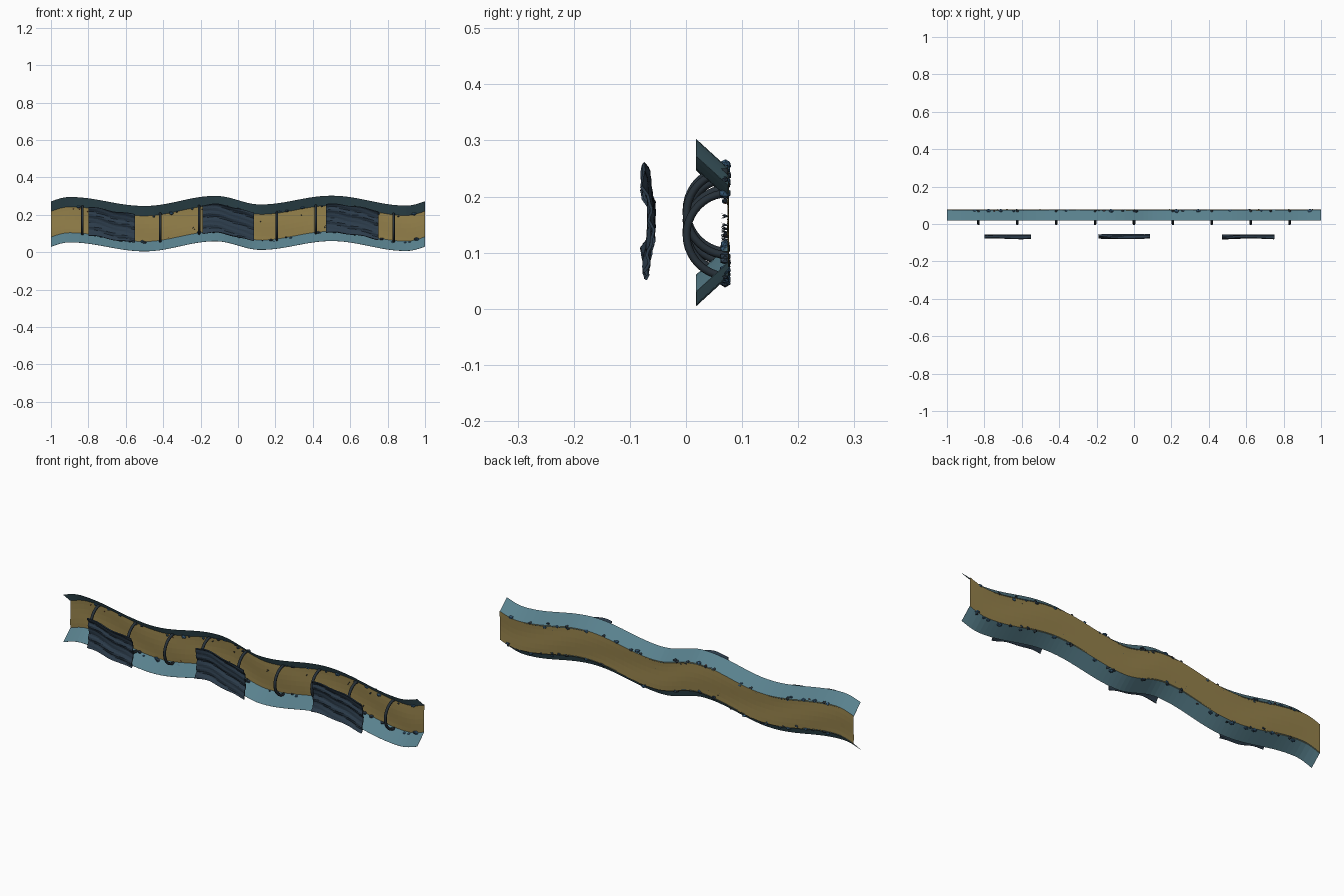
import bpy, bmesh, math, random
from mathutils import Matrix, Vector

if "Cube" in bpy.data.objects:
    bpy.data.objects.remove(bpy.data.objects["Cube"])
random.seed(4)

def mat(name, c):
    m = bpy.data.materials.new(name)
    m.diffuse_color = (*c, 1)
    m.use_nodes = True
    m.node_tree.nodes["Principled BSDF"].inputs["Base Color"].default_value = m.diffuse_color
    return m

SAND = mat("sand", (0.30, 0.22, 0.07))
TEAL = mat("teal", (0.10, 0.22, 0.27))
DARK = mat("dark_rock", (0.025, 0.045, 0.07))
RIB = mat("rib", (0.02, 0.03, 0.04))
BLUE = mat("blue_rock", (0.04, 0.11, 0.2))
RUST = mat("rust", (0.3, 0.06, 0.03))

# Centre height of the winding trench
KEYS = [(-1.1, .126), (-.9, .174), (-.5, .126), (-.12, .18), (.12, .134),
        (.5, .181), (.9, .128), (1.1, .175)]

def mid(x):
    for (a, p), (b, q) in zip(KEYS, KEYS[1:]):
        if x <= b:
            t = (x - a) / (b - a)
            return p + (q - p) * (1 - math.cos(math.pi * t)) / 2
    return KEYS[-1][1]

def finish(name, bm, material, smooth=False):
    me = bpy.data.meshes.new(name)
    bm.to_mesh(me)
    bm.free()
    me.materials.append(material)
    if smooth:
        me.polygons.foreach_set("use_smooth", [True] * len(me.polygons))
    ob = bpy.data.objects.new(name, me)
    bpy.context.collection.objects.link(ob)
    return ob

def sheet(name, x0, x1, nx, nv, point, material, thick=0.0, smooth=False):
    bm = bmesh.new()
    rows = [[bm.verts.new(point(x0 + (x1 - x0) * i / nx, j / nv)) for j in range(nv + 1)]
            for i in range(nx + 1)]
    for i in range(nx):
        for j in range(nv):
            bm.faces.new((rows[i][j], rows[i + 1][j], rows[i + 1][j + 1], rows[i][j + 1]))
    ob = finish(name, bm, material, smooth)
    if thick:
        s = ob.modifiers.new("thickness", 'SOLIDIFY')
        s.thickness, s.offset = thick, 0
    return ob

# Back panel and the two flared flanges
sheet("back_panel", -1, 1, 80, 6,
      lambda x, v: (x, .075 + .0015 * math.sin(9 * x + 5 * v), mid(x) + .073 * (2 * v - 1)), SAND)
for name, s in (("upper_flange", 1), ("lower_flange", -1)):
    sheet(name, -1, 1, 80, 1,
          lambda x, v, s=s: (x, .075 - .057 * v, mid(x) + s * (.069 + .052 * v)), TEAL, .001)

# Half-round ribs
for k in range(9):
    x = -.832 + .208 * k
    bm = bmesh.new()
    rings = []
    for i in range(21):
        a = math.pi * i / 20
        d = Vector((0, -math.sin(a), math.cos(a)))
        c = Vector((x, .075, mid(x))) + d * .074
        rings.append([bm.verts.new(c + d * .007 * math.cos(t) + Vector((.007 * math.sin(t), 0, 0)))
                      for t in [math.tau * j / 8 for j in range(8)]])
    for r, q in zip(rings, rings[1:]):
        for j in range(8):
            bm.faces.new((r[j], r[j - 1], q[j - 1], q[j]))
    bm.faces.new(rings[0])
    bm.faces.new(rings[-1][::-1])
    finish(f"rib_{k + 1}", bm, RIB, True)

# Rippled rock sheets in front
def ripple(x, v):
    w = 2 * v - 1
    y = (-.061 - .014 * w * w + .003 * math.sin(17 * v + 9 * x)
         + .002 * math.sin(31 * v + 23 * x))
    return (x, y, mid(x) + .076 * w + .003 * math.sin(40 * x))

for k, (a, b) in enumerate([(-.80, -.55), (-.19, .085), (.47, .75)]):
    sheet(f"rock_sheet_{k + 1}", a, b, 24, 20, ripple, DARK, .005)

# Boulders along both panel edges
for name, material, n, r0, r1, spread in (("blue_boulders", BLUE, 34, .006, .012, .022),
                                          ("dark_boulders", DARK, 34, .004, .011, .022),
                                          ("rust_pebbles", RUST, 12, .002, .004, .035)):
    bm = bmesh.new()
    for i in range(n):
        x = random.uniform(-.97, .97)
        z = mid(x) + random.choice((-1, 1)) * (.084 - random.random() * spread)
        r = random.uniform(r0, r1)
        m = Matrix.Translation((x, .07, z)) @ Matrix.Diagonal((r * 1.25, min(r, .011), r * .8, 1))
        new = bmesh.ops.create_icosphere(bm, subdivisions=1, radius=1, matrix=m)
        for v in new["verts"]:
            v.co += Vector([random.uniform(-.1, .1) * r for _ in range(3)])
    finish(name, bm, material)

# Small spiky plants on the panel
bm = bmesh.new()
for i in range(16):
    x = random.uniform(-.95, .95)
    z = mid(x) + random.choice((-1, 1)) * random.uniform(.03, .055)
    for k in range(5):
        d = Vector((random.uniform(-.5, .5), -1, random.uniform(-.6, .6))).normalized()
        m = (Matrix.Translation(Vector((x, .074, z)) + d * .006)
             @ d.to_track_quat('Z', 'Y').to_matrix().to_4x4())
        bmesh.ops.create_cone(bm, cap_ends=True, segments=4, radius1=.0014, radius2=0,
                              depth=.013, matrix=m)
finish("spiky_plants", bm, DARK)
